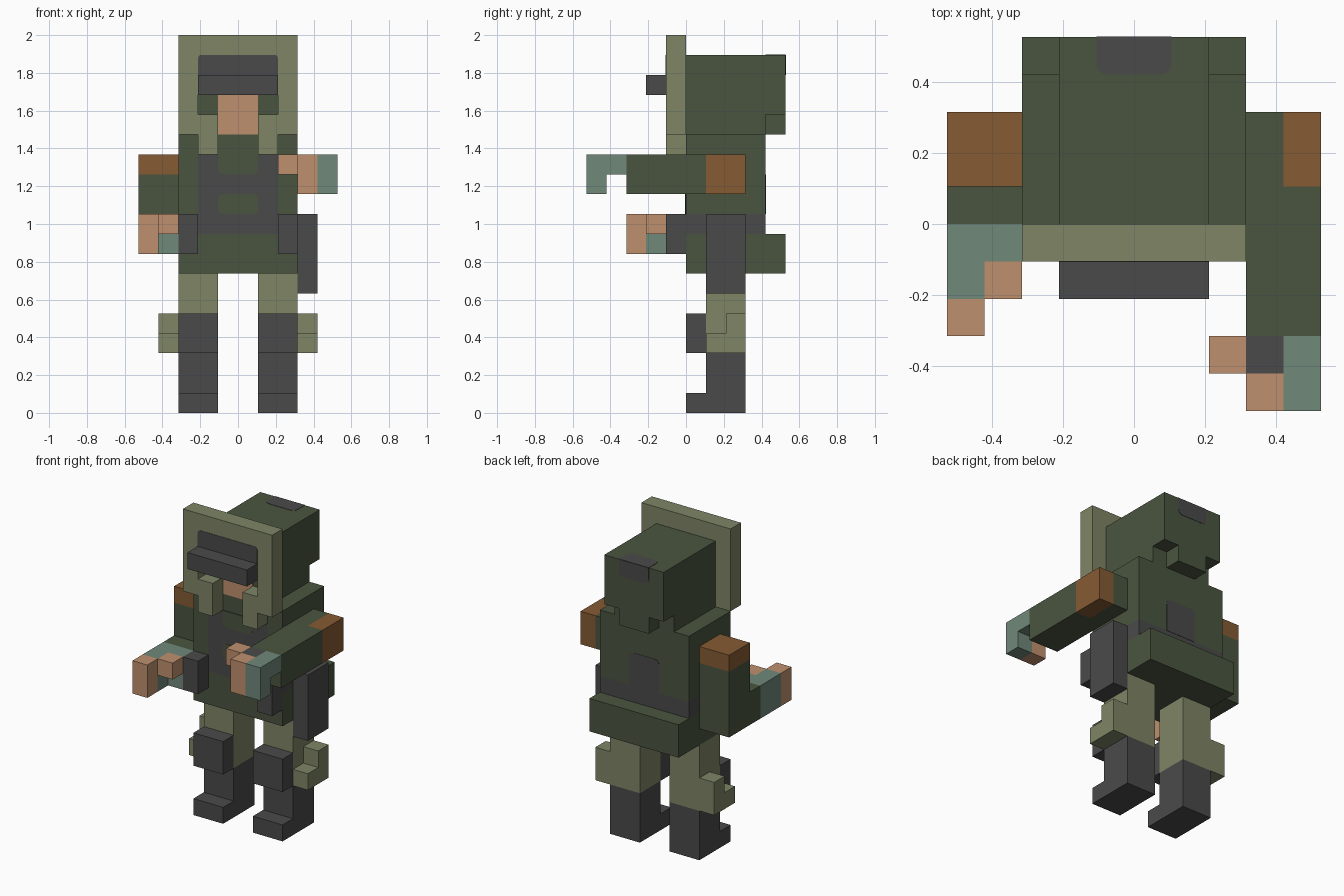
import bpy, bmesh
from mathutils import Vector

cube = bpy.data.objects.get("Cube")
if cube:
    bpy.data.objects.remove(cube, do_unlink=True)

U = 2 / 19          # one block
T = 0.02            # thickness of painted patches, in blocks


def material(name, rgb):
    lin = [((c / 255 + 0.055) / 1.055) ** 2.4 for c in rgb] + [1.0]
    m = bpy.data.materials.new(name)
    m.use_nodes = True
    m.diffuse_color = lin
    bsdf = next(n for n in m.node_tree.nodes if n.type == 'BSDF_PRINCIPLED')
    bsdf.inputs["Base Color"].default_value = lin
    bsdf.inputs["Roughness"].default_value = 0.9
    return m


OLIVE = material("light olive", (126, 133, 102))
GREEN = material("dark green", (74, 85, 64))
GREY = material("charcoal grey", (74, 74, 74))
SKIN = material("skin", (191, 144, 110))
BROWN = material("brown", (133, 91, 51))
TEAL = material("glove teal", (112, 136, 122))


def rounded(points, corners, r):
    """Replace the chosen corners of an outline with short curves."""
    out = []
    for i, p in enumerate(points):
        p = Vector(p)
        if i not in corners:
            out.append(p)
            continue
        a = p + (Vector(points[i - 1]) - p).normalized() * r
        b = p + (Vector(points[(i + 1) % len(points)]) - p).normalized() * r
        for t in (0, 0.33, 0.67, 1):
            out.append(a * (1 - t) ** 2 + p * 2 * t * (1 - t) + b * t * t)
    return out


def prism(name, mat, axis, outline, lo, hi, flip=False):
    """Extrude an outline (in blocks) along an axis from lo to hi."""
    place = {'x': lambda p, d: (d, p[0], p[1]),
             'y': lambda p, d: (p[0], d, p[1]),
             'z': lambda p, d: (p[0], p[1], d)}[axis]
    bm = bmesh.new()
    face = bm.faces.new([bm.verts.new(Vector(place(p, lo)) * U) for p in outline])
    ext = bmesh.ops.extrude_face_region(bm, geom=[face])
    verts = [v for v in ext["geom"] if isinstance(v, bmesh.types.BMVert)]
    bmesh.ops.translate(bm, verts=verts, vec=Vector(place((0, 0), hi - lo)) * U)
    if flip:
        for v in bm.verts:
            v.co.x *= -1
    bmesh.ops.recalc_face_normals(bm, faces=bm.faces)
    me = bpy.data.meshes.new(name)
    bm.to_mesh(me)
    bm.free()
    me.materials.append(mat)
    ob = bpy.data.objects.new(name, me)
    bpy.context.collection.objects.link(ob)
    return ob


def rect(a0, a1, b0, b1):
    return [(a0, b0), (a1, b0), (a1, b1), (a0, b1)]


def box(name, mat, x, y, z, flip=False):
    return prism(name, mat, 'z', rect(*x, *y), *z, flip)


# Legs, boots, knee pads, thigh pockets and belt pouches on both sides
for side, flip in (("left", False), ("right", True)):
    prism(side + "_boot", GREY, 'x',
          [(0, 0), (3, 0), (3, 3), (1, 3), (1, 1), (0, 1)], 1, 3, flip)
    box(side + "_leg", OLIVE, (1, 3), (1, 3), (3, 7), flip)
    box(side + "_knee_pad", GREY, (1, 3), (0, 1), (3, 5), flip)
    prism(side + "_thigh_pocket", OLIVE, 'x',
          [(1, 3), (3, 3), (3, 5), (2, 5), (2, 4), (1, 4)], 3, 4, flip)
    box(side + "_belt_pouch", GREY, (2, 3), (-1, 0), (8, 10), flip)
box("holster", GREY, (3, 4), (1, 3), (6, 10))

# Torso: jacket skirt with rear pack, belt, chest
box("jacket_skirt", GREEN, (-3, 3), (0, 5), (7, 9))
box("belt", GREY, (-3, 3), (0, 4), (9, 10))
box("chest", GREEN, (-3, 3), (0, 4), (10, 14))

# Painted vest panels, front and back
prism("vest_front", GREY, 'y', rect(-2, 2, 10, 13), -T, 0)
prism("vest_badge", GREEN, 'y', rounded(rect(-1, 1, 10, 11), (0, 1, 2, 3), 0.2), -2 * T, 0)
prism("collar_front", GREEN, 'y', rounded(rect(-1, 1, 12, 13), (0, 1), 0.3), -2 * T, 0)
prism("vest_back", GREY, 'y', rounded(rect(-1, 1, 10, 12), (2, 3), 0.3), 4, 4 + T)

# Head, neck flap at the rear, face
prism("head", GREEN, 'x', [(0, 14), (4, 14), (4, 15), (5, 15), (5, 18), (0, 18)], -2, 2)
box("neck_flap", GREEN, (-1, 1), (4, 5), (14, 15))
prism("face", SKIN, 'y', rect(-1, 1, 14, 16), -T, 0)
prism("head_patch_top", GREY, 'z', rounded(rect(-1, 1, 4, 5), (0, 1), 0.3), 18, 18 + T)
prism("head_patch_back", GREY, 'y', rounded(rect(-1, 1, 17, 18), (0, 1), 0.3), 5, 5 + T)

# Front plate of the helmet with cheek guards, panel and visor bar
half = [(3, 19), (3, 14), (2, 14), (2, 13), (1, 13), (1, 15), (2, 15), (2, 16)]
prism("helmet_plate", OLIVE, 'y', half + [(-x, z) for x, z in reversed(half)], -1, 0)
prism("plate_panel", GREY, 'y', rounded(rect(-2, 2, 17, 18), (2, 3), 0.15), -1 - T, -1)
box("visor_bar", GREY, (-2, 2), (-2, -1), (16, 17))

# Left arm stretched forward
prism("left_arm", GREEN, 'z',
      [(3, -3), (5, -3), (5, 1), (4, 1), (4, 3), (3, 3)], 11, 13)
box("left_shoulder_patch", BROWN, (4, 5), (1, 3), (11, 13))
prism("left_glove", TEAL, 'x',
      [(-5, 11), (-4, 11), (-4, 12), (-3, 12), (-3, 13), (-5, 13)], 4, 5)
box("left_palm", GREY, (3, 4), (-4, -3), (12, 13))
box("left_fingers", SKIN, (3, 4), (-5, -4), (11, 13))
box("left_thumb", SKIN, (2, 3), (-4, -3), (12, 13))

# Right arm bent at the elbow
prism("right_arm", GREEN, 'x',
      [(0, 8), (3, 8), (3, 12), (1, 12), (1, 10), (0, 10)], -5, -3)
box("right_shoulder_patch", BROWN, (-5, -3), (1, 3), (12, 13))
prism("right_glove", TEAL, 'z',
      [(-5, -2), (-4, -2), (-4, -1), (-3, -1), (-3, 0), (-5, 0)], 8, 10)
box("right_fingers", SKIN, (-5, -4), (-3, -2), (8, 10))
box("right_thumb", SKIN, (-4, -3), (-2, -1), (9, 10))
